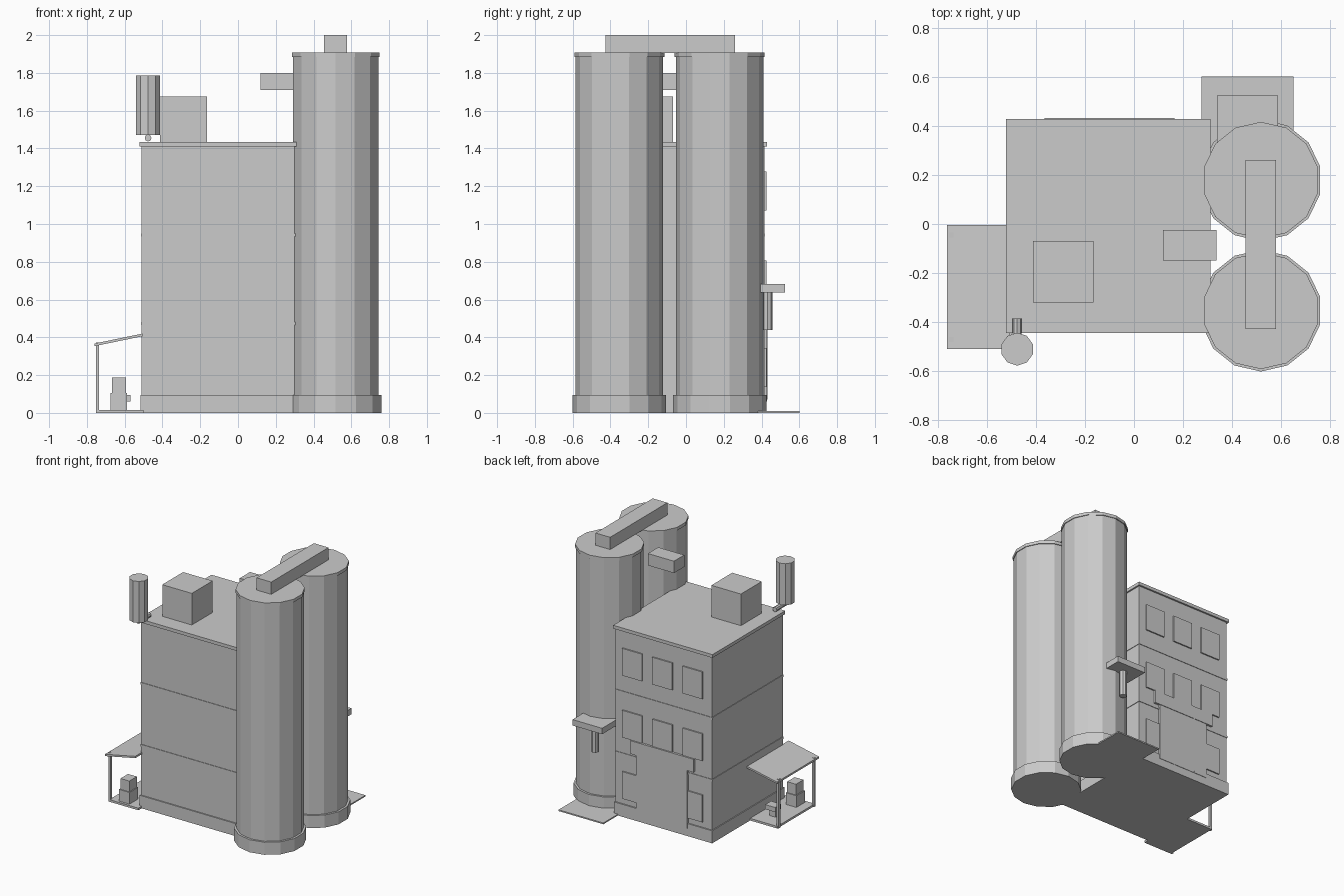
import bpy, bmesh, math
from mathutils import Matrix

if "Cube" in bpy.data.objects:
    bpy.data.objects.remove(bpy.data.objects["Cube"])


def finish(name, bm):
    mesh = bpy.data.meshes.new(name)
    bm.to_mesh(mesh)
    bm.free()
    ob = bpy.data.objects.new(name, mesh)
    bpy.context.collection.objects.link(ob)
    return ob


def box(name, x, y, z):
    """Box from (min, max) pairs."""
    bm = bmesh.new()
    bmesh.ops.create_cube(bm, size=1)
    for v in bm.verts:
        v.co = [(r[0] + r[1]) / 2 + c * (r[1] - r[0]) for c, r in zip(v.co, (x, y, z))]
    return finish(name, bm)


def cyl(name, cx, cy, z0, z1, r, sides):
    """Upright flat-sided cylinder with a corner pointing to +y."""
    bm = bmesh.new()
    bmesh.ops.create_cone(bm, cap_ends=True, segments=sides, radius1=r, radius2=r,
                          depth=z1 - z0, matrix=Matrix.Translation((cx, cy, (z0 + z1) / 2)))
    return finish(name, bm)


# Main building: walls, plinth, floor bands, roof slab
box("building_walls", (-0.51, 0.30), (-0.432, 0.415), (0, 1.42))
box("plinth", (-0.517, 0.307), (-0.441, 0.425), (0, 0.095))
for i, z in enumerate((0.473, 0.943)):
    box(f"floor_band_{i}", (-0.514, 0.304), (-0.436, 0.419), (z - 0.008, z + 0.008))
box("roof_slab", (-0.522, 0.312), (-0.444, 0.428), (1.41, 1.435))

# Windows on the back wall; the middle ground-floor bay is the loading door
for row, zc in enumerate((0.24, 0.705, 1.175)):
    for col, xc in enumerate((-0.35, -0.097, 0.156)):
        if row == 0 and col == 1:
            continue
        box(f"window_{row}_{col}", (xc - 0.083, xc + 0.083), (0.41, 0.425),
            (zc - 0.103, zc + 0.103))

# Loading door with lintel and seam strip
box("loading_door", (-0.31, 0.12), (0.41, 0.428), (0.06, 0.52))
box("door_lintel", (-0.365, 0.165), (0.41, 0.432), (0.50, 0.60))
box("door_seam", (-0.205, -0.195), (0.41, 0.431), (0.07, 0.50))

# Twin silos
for i, cy in enumerate((-0.353, 0.178)):
    cyl(f"silo_base_{i}", 0.517, cy, 0, 0.095, 0.248, 14)
    cyl(f"silo_body_{i}", 0.517, cy, 0.05, 1.89, 0.232, 14)
    cyl(f"silo_rim_{i}", 0.517, cy, 1.883, 1.907, 0.238, 14)
box("top_conveyor", (0.455, 0.578), (-0.427, 0.26), (1.905, 2.0))
box("transfer_duct", (0.118, 0.337), (-0.148, -0.024), (1.71, 1.80))

# Rooftop room
box("roof_room", (-0.412, -0.164), (-0.32, -0.07), (1.43, 1.675))

# Dust collector hung off the roof corner on a pipe
cyl("dust_collector", -0.476, -0.51, 1.47, 1.785, 0.067, 10)
bm = bmesh.new()
bmesh.ops.create_cone(bm, cap_ends=True, segments=8, radius1=0.018, radius2=0.018, depth=0.136,
                      matrix=Matrix.Translation((-0.476, -0.452, 1.455))
                      @ Matrix.Rotation(math.pi / 2, 4, 'X'))
finish("collector_pipe", bm)

# Silo loading spout and drive pad
box("spout_hood", (0.338, 0.587), (0.33, 0.523), (0.637, 0.682))
cyl("spout", 0.463, 0.432, 0.44, 0.64, 0.027, 8)
box("drive_pad", (0.274, 0.65), (0.3, 0.6), (0, 0.01))

# Sloped canopy, posts and floor pad on the left side
canopy = box("canopy", (-0.761, -0.505), (-0.51, -0.004), (0.353, 0.367))
for v in canopy.data.vertices:
    if v.co.x > -0.6:
        v.co.z += 0.053
for i, y in enumerate((-0.47, -0.045)):
    box(f"canopy_post_{i}", (-0.753, -0.735), (y - 0.01, y + 0.01), (0, 0.373))
box("canopy_pad", (-0.745, -0.50), (-0.48, -0.03), (0, 0.016))

# Equipment under the canopy
box("machine_lower", (-0.676, -0.588), (-0.462, -0.358), (0.015, 0.105))
box("machine_upper", (-0.668, -0.594), (-0.455, -0.365), (0.10, 0.187))
box("bench_leg", (-0.65, -0.60), (-0.195, -0.145), (0.015, 0.065))
box("bench_top", (-0.655, -0.57), (-0.205, -0.135), (0.06, 0.095))
